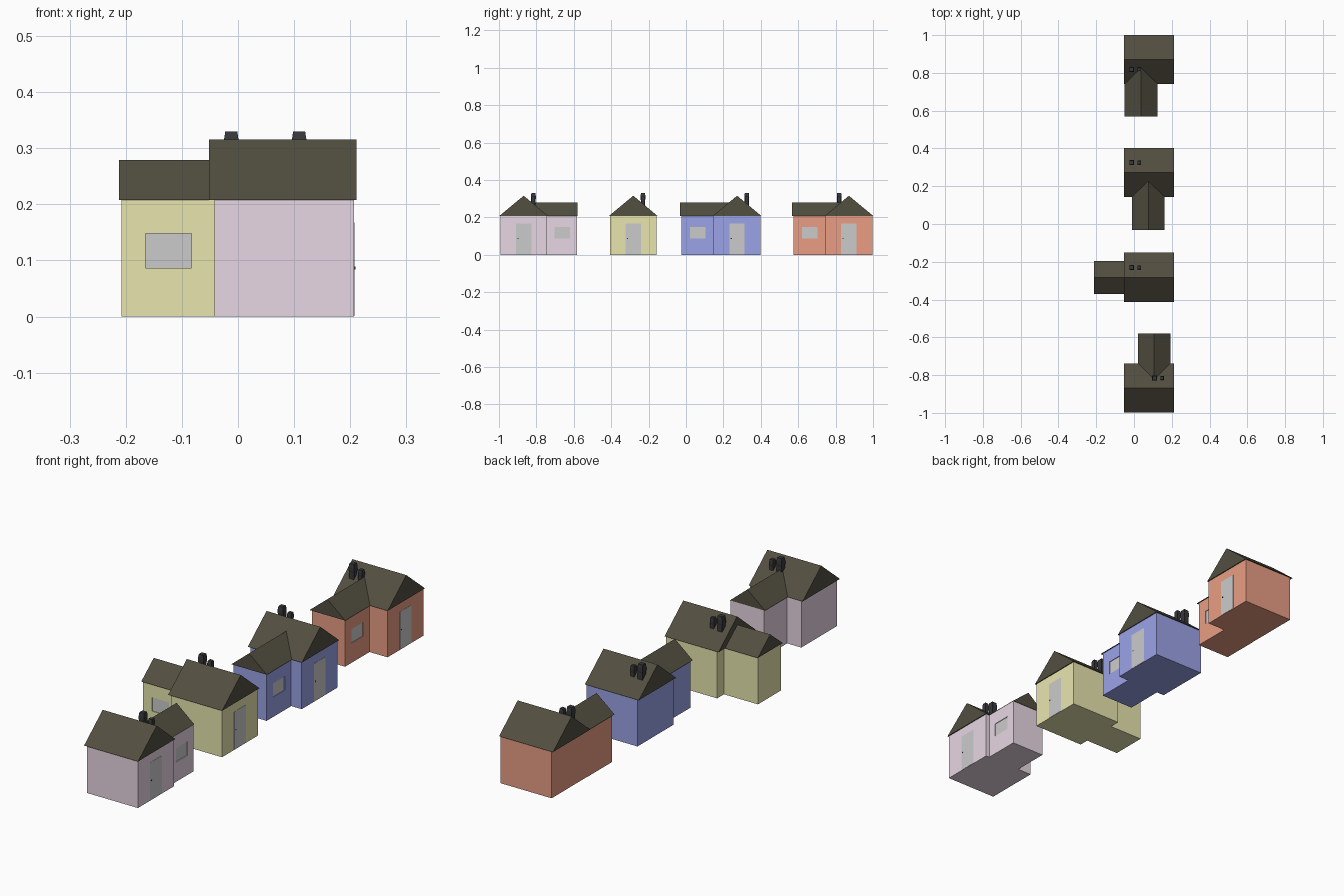
import bpy, bmesh

if "Cube" in bpy.data.objects:
    bpy.data.objects.remove(bpy.data.objects["Cube"])

EAVE, RIDGE, WING_RIDGE = 0.208, 0.316, 0.279


def material(name, rgb):
    m = bpy.data.materials.new(name)
    m.diffuse_color = (*rgb, 1)
    m.use_nodes = True
    m.node_tree.nodes["Principled BSDF"].inputs["Base Color"].default_value = m.diffuse_color
    return m


def add(name, bm, mat=None):
    bmesh.ops.recalc_face_normals(bm, faces=bm.faces)
    me = bpy.data.meshes.new(name)
    bm.to_mesh(me)
    bm.free()
    ob = bpy.data.objects.new(name, me)
    bpy.context.collection.objects.link(ob)
    if mat:
        me.materials.append(mat)
    return ob


def box(name, x, y, z, mat=None):
    bm = bmesh.new()
    bmesh.ops.create_cube(bm, size=1)
    for v in bm.verts:
        v.co = [(a + b) / 2 + c * (b - a) for c, (a, b) in zip(v.co, (x, y, z))]
    return add(name, bm, mat)


def gable(name, x, y, top, along_x, mat):
    """Triangular prism roof with its ridge along x or y."""
    (a, b), (c, d) = (x, y) if along_x else (y, x)
    bm = bmesh.new()
    ends = []
    for u in (a, b):
        pts = [(u, c, EAVE), (u, d, EAVE), (u, (c + d) / 2, top)]
        if not along_x:
            pts = [(q, p, r) for p, q, r in pts]
        ends.append([bm.verts.new(p) for p in pts])
    bm.faces.new(ends[0])
    bm.faces.new(ends[1])
    for i in range(3):
        j = (i + 1) % 3
        bm.faces.new((ends[0][i], ends[0][j], ends[1][j], ends[1][i]))
    return add(name, bm, mat)


def chimney(name, x, y, base, top, r, mat):
    """Square stack with a slightly tapered cap."""
    h = top - base
    profile = [(r * 0.9, 0), (r * 0.9, h * 0.5), (r, h * 0.6), (r, h * 0.8), (r * 0.82, h)]
    bm = bmesh.new()
    rings = [[bm.verts.new((x + sx * w, y + sy * w, base + z))
              for sx, sy in ((-1, -1), (1, -1), (1, 1), (-1, 1))] for w, z in profile]
    for lo, hi in zip(rings, rings[1:]):
        for i in range(4):
            j = (i + 1) % 4
            bm.faces.new((lo[i], lo[j], hi[j], hi[i]))
    bm.faces.new(rings[0])
    bm.faces.new(rings[-1])
    return add(name, bm, mat)


def recess(name, wall, x, y, z):
    """Shallow window opening cut in the wall."""
    cutter = box(name + "_cutter", x, y, z)
    cutter.hide_render = True
    cutter.hide_viewport = True
    mod = wall.modifiers.new("window_recess", 'BOOLEAN')
    mod.operation = 'DIFFERENCE'
    mod.solver = 'EXACT'
    mod.object = cutter


roof = material("roof", (0.084, 0.077, 0.051))
dark = material("chimney", (0.040, 0.040, 0.046))

# name, wall colour, centre y, wing roof x range, wing roof y range,
# wing side, large chimney x, chimney offset from the ridge
houses = [
    ("pink", (0.81, 0.68, 0.77), -0.868, (0.021, 0.192), (-0.868, -0.580), "back", 0.109, 0.052),
    ("yellow", (0.81, 0.79, 0.43), -0.282, (-0.212, -0.04), (-0.371, -0.197), "left", -0.012, 0.052),
    ("blue", (0.33, 0.37, 0.81), 0.273, (-0.011, 0.162), (-0.031, 0.273), "front", -0.012, 0.052),
    ("red", (0.82, 0.34, 0.23), 0.871, (-0.049, 0.125), (0.568, 0.871), "front", -0.012, -0.052),
]

for name, rgb, cy, wx, wy, side, chx, chy in houses:
    paint = material(name + "_wall", rgb)
    # main house
    box(name + "_main_walls", (-0.042, 0.207), (cy - 0.125, cy + 0.125), (0, EAVE), paint)
    gable(name + "_main_roof", (-0.052, 0.211), (cy - 0.13, cy + 0.13), RIDGE, True, roof)
    # wing, its walls set in slightly under the roof
    gable(name + "_wing_roof", wx, wy, WING_RIDGE, side == "left", roof)
    bx, by = [wx[0] + 0.006, wx[1] - 0.006], [wy[0] + 0.008, wy[1] - 0.007]
    if side == "left":
        bx = [-0.208, -0.042]
    elif side == "front":
        by[1] = cy - 0.125
    else:
        bx[1] = wx[1] - 0.002
        by = [cy + 0.125, wy[1] - 0.002]
    wing = box(name + "_wing_walls", bx, by, (0, EAVE), paint)
    # window: recess with a grey pane at its back
    d = 0.004
    zr = (0.087, 0.148)
    if side == "left":
        xr = (-0.165, -0.083)
        recess(name + "_window", wing, xr, (by[0] - 0.02, by[0] + d), zr)
        box(name + "_window_pane", xr, (by[0] + d - 0.001, by[0] + d + 0.001), zr)
    else:
        my = sum(by) / 2
        yr = (my - 0.041, my + 0.041)
        recess(name + "_window", wing, (bx[1] - d, bx[1] + 0.02), yr, zr)
        box(name + "_window_pane", (bx[1] - d - 0.001, bx[1] - d + 0.001), yr, zr)
    # door and handle
    box(name + "_door", (0.204, 0.208), (cy - 0.041, cy + 0.041), (0.001, 0.168))
    box(name + "_door_handle", (0.207, 0.209), (cy - 0.034, cy - 0.028), (0.084, 0.089), dark)
    # chimneys
    chimney(name + "_large_chimney", chx, cy + chy, 0.255, 0.330, 0.013, dark)
    chimney(name + "_small_chimney", chx + 0.040, cy + chy, 0.255, 0.312, 0.010, dark)
